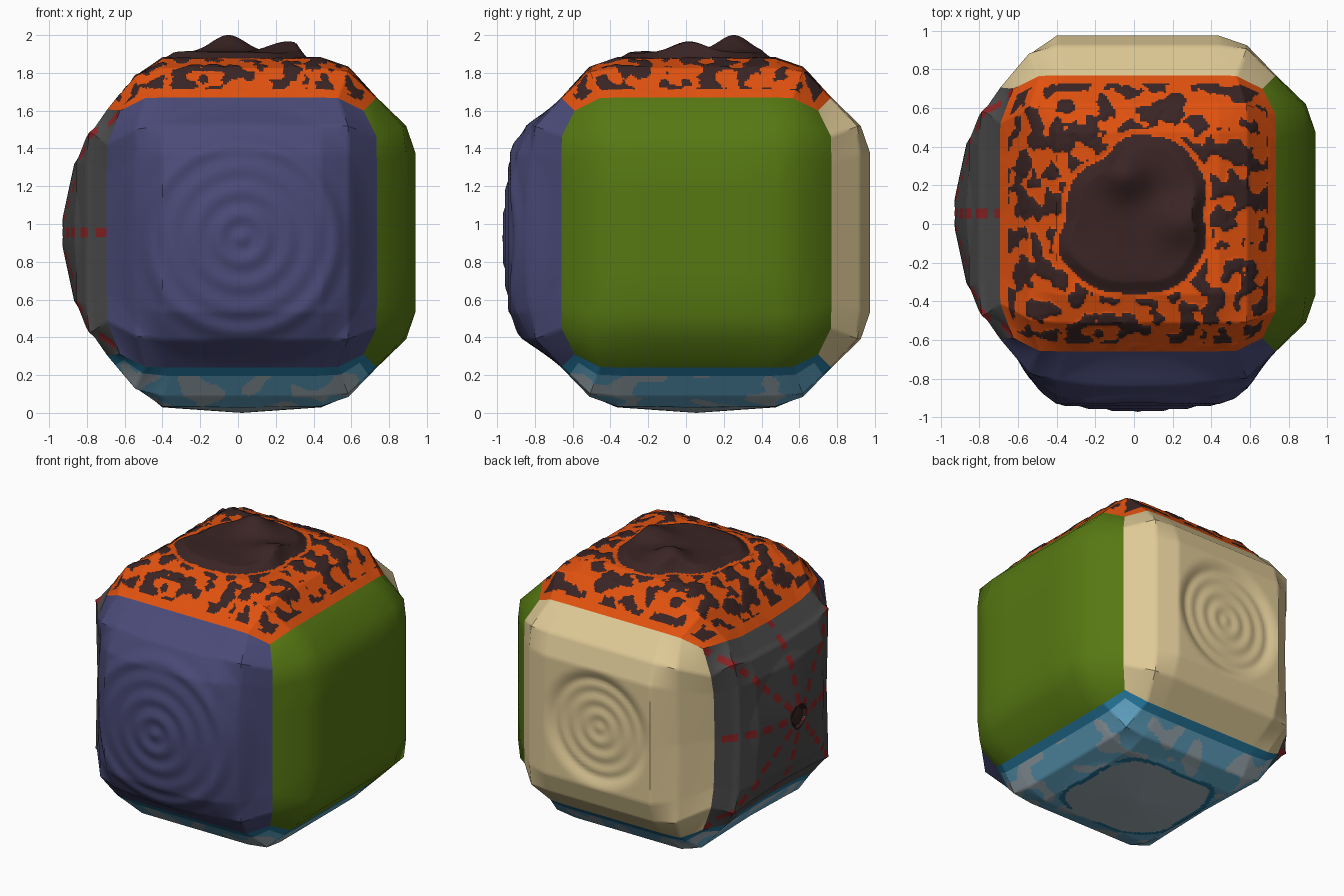
import bpy, math
from mathutils import Vector, noise

if "Cube" in bpy.data.objects:
    bpy.data.objects.remove(bpy.data.objects["Cube"])

CENTRE = Vector((0.02, 0.055, 0.955))
# profile of one pillow-shaped side: parameter, in-plane distance, drop from the crown
PAR = [0, 0.5, 0.75, 1]
OUT = [0, 0.42, 0.565, 0.715]
DROP = [0, 0, 0.05, 0.205]
CROWN, K = 0.92, 2.36


def srgb(r, g, b):
    return [((c / 255 + 0.055) / 1.055) ** 2.4 if c > 10 else c / 3295 for c in (r, g, b)] + [1]


def material(name, *rgb):
    m = bpy.data.materials.new(name)
    m.diffuse_color = srgb(*rgb)
    m.use_nodes = True
    m.node_tree.nodes["Principled BSDF"].inputs["Base Color"].default_value = m.diffuse_color
    return m


INDIGO = material("indigo", 74, 74, 120)
GREEN = material("grass green", 86, 120, 18)
SAND = material("sand", 222, 201, 150)
ORANGE = material("lava orange", 226, 82, 15)
CRUST = material("dark crust", 58, 36, 36)
GREY = material("rock grey", 76, 76, 76)
RED = material("ember red", 140, 36, 38)
ICE_BLUE = material("light blue", 98, 166, 198)
DEEP_BLUE = material("deep blue", 36, 118, 155)
PALE = material("pale ice", 160, 175, 182)


def drop(i, j):
    return (DROP[i] ** K + DROP[j] ** K) ** (1 / K)


def edge_scale(j):
    return (CROWN - drop(3, j)) / OUT[3]


def node(i, j, su, sv, n, t, b):
    """One corner of the coarse cage of a side."""
    p = n * (CROWN - drop(i, j)) + t * (su * OUT[i] * edge_scale(j)) + b * (sv * OUT[j] * edge_scale(i))
    # the rocky left side is pinched inwards along its edges
    w = min(1, max(0, (-0.42 - p.x) / 0.295))
    m = min(1, min(abs(p.y), abs(p.z)) / 0.645)
    f = 1 - 0.14 * w * (1 - m ** 4)
    return Vector((p.x, p.y * f, p.z * f))


def bracket(x):
    k = 0 if x < 0.5 else 1 if x < 0.75 else 2
    return k, (x - PAR[k]) / (PAR[k + 1] - PAR[k])


def cage_point(u, v, n, t, b):
    (i, fu), (j, fv) = bracket(abs(u)), bracket(abs(v))
    su, sv = math.copysign(1, u), math.copysign(1, v)
    c = lambda di, dj: node(i + di, j + dj, su, sv, n, t, b)
    return c(0, 0).lerp(c(1, 0), fu).lerp(c(0, 1).lerp(c(1, 1), fu), fv)


def build_side(name, normal, tangent, n_div, mats, relief=None, paint=None):
    n, t = Vector(normal), Vector(tangent)
    b = n.cross(t)
    verts, faces, index = [], [], []
    par = [2 * i / n_div - 1 for i in range(n_div + 1)]
    for v in par:
        for u in par:
            p = cage_point(u, v, n, t, b)
            if relief:
                fade = min(1, (1 - max(abs(u), abs(v))) / 0.2)
                p += n * relief(p) * fade
            verts.append(p + CENTRE)
    w = n_div + 1
    for j in range(n_div):
        for i in range(n_div):
            q = (j * w + i, j * w + i + 1, (j + 1) * w + i + 1, (j + 1) * w + i)
            faces.append(q)
            if paint:
                mid = sum((verts[k] for k in q), Vector()) / 4 - CENTRE
                rim = 1 - max(abs(par[i] + 1 / n_div), abs(par[j] + 1 / n_div))
                index.append(mats.index(paint(mid, rim)))
    me = bpy.data.meshes.new(name)
    me.from_pydata(verts, [], faces)
    for m in mats:
        me.materials.append(m)
    for poly, k in zip(me.polygons, index):
        poly.material_index = k
    ob = bpy.data.objects.new(name, me)
    bpy.context.collection.objects.link(ob)
    bpy.ops.object.select_all(action='DESELECT')
    ob.select_set(True)
    bpy.context.view_layer.objects.active = ob
    bpy.ops.object.shade_smooth_by_angle(angle=math.radians(35))


def bump(x, y, cx, cy, s):
    return math.exp(-((x - cx) ** 2 + (y - cy) ** 2) / (2 * s * s))


# front: bulging water with ring ripples
def water(p):
    r = math.hypot(p.x, p.z + 0.03)
    ripple = 0.009 * math.cos(math.tau * r / 0.125) * max(0, 1 - r / 0.7)
    return 0.1 * max(0, 1 - (r / 0.72) ** 2) + ripple + 0.012 * bump(r, 0, 0.5, 0, 0.03)


# back: shallow rippled sand basin
def dunes(p):
    r = math.hypot(p.x, p.z)
    if r > 0.42:
        return 0
    return (-0.028 + 0.005 * math.cos(math.tau * r / 0.1)) * min(1, (0.42 - r) / 0.08)


# top: lava with a raised crust island and broken plates
ISLAND = [.36, .41, .43, .41, .33, .36, .35, .44, .43, .41, .43, .41]


def island_gap(p):
    x, y = p.x + 0.02, p.y + 0.005
    a = math.atan2(y, x) % math.tau / math.tau * 12
    k = int(a) % 12
    f = a - int(a)
    f = f * f * (3 - 2 * f)
    return math.hypot(x, y) - (ISLAND[k] * (1 - f) + ISLAND[(k + 1) % 12] * f)


def plate(p):
    return noise.noise(p * 11 + Vector((3, 7, 1))) + 0.35 * noise.noise(p * 25)


def lava(p):
    g = island_gap(p)
    if g > 0:
        return 0.008 * max(0, min(1, plate(p) * 5)) * min(1, g / 0.05)
    hills = 0.085 * bump(p.x, p.y, -0.07, 0.2, 0.085) + 0.06 * bump(p.x, p.y, 0.24, -0.04, 0.09)
    return (0.035 + hills + 0.01 * noise.noise(p * 6)) * min(1, -g / 0.06)


def lava_paint(p, rim):
    g = island_gap(p)
    if g < 0:
        return CRUST
    return CRUST if g > 0.03 and rim > 0.07 and plate(p) > 0.0 else ORANGE


# left: domed rock with a vent and glowing cracks
def dome(p):
    r = math.hypot(p.y, p.z)
    h = 0.045 - 0.09 * min(1, r / 0.42)
    return h - (0.02 if r < 0.07 else 0)


def rock_paint(p, rim):
    r = math.hypot(p.y, p.z)
    a = math.atan2(p.z, p.y)
    if r < 0.085 + 0.015 * math.sin(3 * a):
        return CRUST
    step = math.tau / 8
    off = abs((a + step / 2) % step - step / 2) * r
    dash = math.sin(r * 50 + round(a / step) % 8) > -0.45
    return RED if off < 0.024 and dash else GREY


# bottom: ice cap, floes and deep water at the rim
def ice(p):
    r = math.hypot(p.x, p.y)
    return 0.035 * max(0, 1 - r / 0.5)


def ice_paint(p, rim):
    r = (p.x ** 4 + p.y ** 4) ** 0.25 + 0.03 * noise.noise(p * 5)
    if r < 0.39:
        return PALE
    if rim < 0.08 or (r < 0.42 and noise.noise(p * 4) > -0.2):
        return DEEP_BLUE
    return PALE if noise.noise(p * 6.5 + Vector((5, 2, 9))) > 0.14 else ICE_BLUE


build_side("water_side", (0, -1, 0), (1, 0, 0), 80, [INDIGO], water)
build_side("sand_side", (0, 1, 0), (1, 0, 0), 80, [SAND], dunes)
build_side("grass_side", (1, 0, 0), (0, 1, 0), 8, [GREEN])
build_side("rock_side", (-1, 0, 0), (0, 1, 0), 112, [GREY, RED, CRUST], dome, rock_paint)
build_side("lava_side", (0, 0, 1), (1, 0, 0), 144, [ORANGE, CRUST], lava, lava_paint)
build_side("ice_side", (0, 0, -1), (1, 0, 0), 112, [ICE_BLUE, DEEP_BLUE, PALE], ice, ice_paint)
